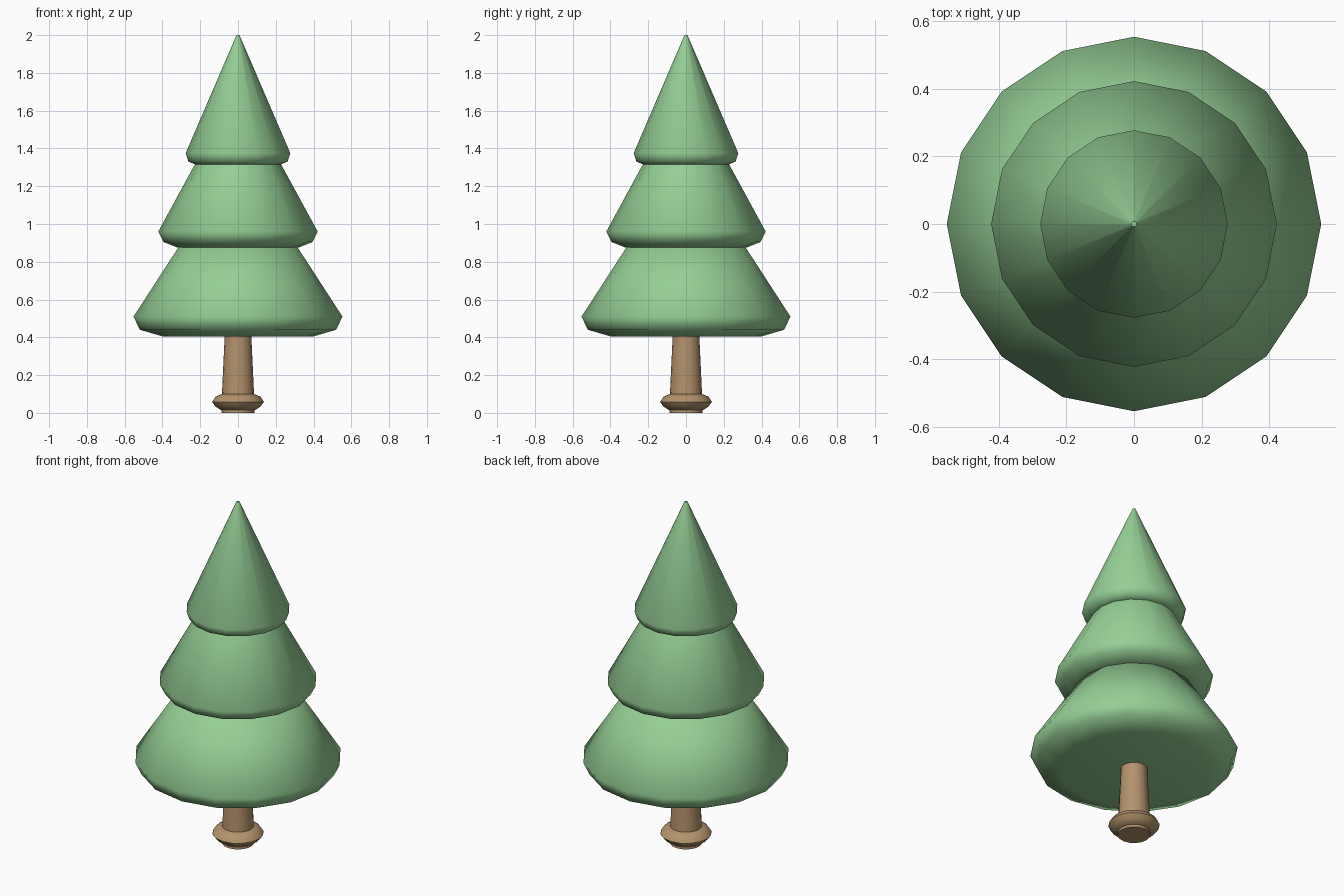
import bpy, bmesh, math

if "Cube" in bpy.data.objects:
    bpy.data.objects.remove(bpy.data.objects["Cube"], do_unlink=True)


def material(name, colour):
    mat = bpy.data.materials.new(name)
    mat.use_nodes = True
    mat.diffuse_color = colour
    mat.node_tree.nodes["Principled BSDF"].inputs["Base Color"].default_value = colour
    return mat


def lathe(name, profile, mat, sides=16):
    """Spin (radius, height) points about z; a zero radius closes to a point."""
    bm = bmesh.new()
    rings = []
    for r, z in profile:
        count = sides if r else 1
        rings.append([bm.verts.new((r * math.cos(math.tau * i / sides),
                                    r * math.sin(math.tau * i / sides), z))
                      for i in range(count)])
    for low, high in zip(rings, rings[1:]):
        for i in range(sides):
            j = (i + 1) % sides
            if len(high) == 1:
                bm.faces.new((low[i], low[j], high[0]))
            else:
                bm.faces.new((low[i], low[j], high[j], high[i]))
    # Close the flat ends
    bm.faces.new(rings[0][::-1])
    if len(rings[-1]) > 1:
        bm.faces.new(rings[-1])
    mesh = bpy.data.meshes.new(name)
    bm.to_mesh(mesh)
    bm.free()
    mesh.materials.append(mat)
    obj = bpy.data.objects.new(name, mesh)
    bpy.context.collection.objects.link(obj)
    bpy.ops.object.select_all(action="DESELECT")
    obj.select_set(True)
    bpy.context.view_layer.objects.active = obj
    bpy.ops.object.shade_smooth_by_angle(angle=math.radians(60))
    return obj


green = material("leaf green", (0.30, 0.62, 0.30, 1))
brown = material("bark brown", (0.45, 0.29, 0.15, 1))

# Foliage: rounded rims, each tier tucked into the one above
lathe("lower_foliage", [(0.40, 0.405), (0.52, 0.44), (0.553, 0.51), (0.30, 0.90)], green)
lathe("middle_foliage", [(0.32, 0.875), (0.395, 0.905), (0.422, 0.96), (0.215, 1.34)], green)
lathe("top_foliage", [(0.225, 1.315), (0.262, 1.33), (0.277, 1.375), (0.008, 2.0), (0, 2.0)], green)

# Trunk with a flared collar near the ground
lathe("trunk", [(0.087, 0), (0.085, 0.1), (0.07, 0.42)], brown)
lathe("root_collar", [(0.09, 0.015), (0.12, 0.034), (0.137, 0.058),
                      (0.12, 0.085), (0.085, 0.1)], brown)
